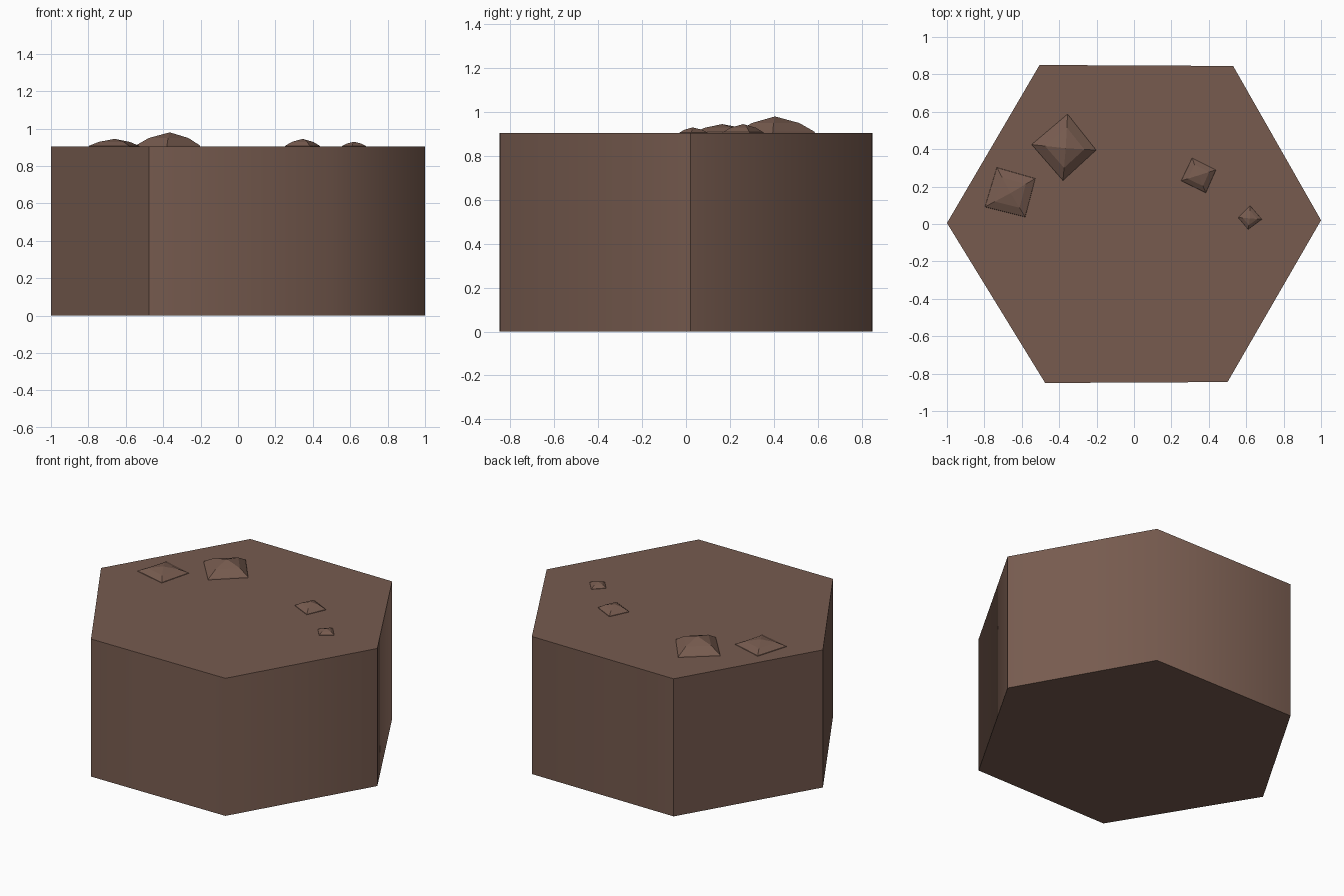
import bpy, bmesh
from mathutils import Vector

if "Cube" in bpy.data.objects:
    bpy.data.objects.remove(bpy.data.objects["Cube"])

earth = bpy.data.materials.new("earth brown")
earth.diffuse_color = (0.184, 0.105, 0.078, 1)
earth.use_nodes = True
earth.node_tree.nodes["Principled BSDF"].inputs["Base Color"].default_value = earth.diffuse_color
TOP = 0.905


def finish(name, bm):
    bmesh.ops.recalc_face_normals(bm, faces=bm.faces)
    mesh = bpy.data.meshes.new(name)
    bm.to_mesh(mesh)
    bm.free()
    mesh.materials.append(earth)
    obj = bpy.data.objects.new(name, mesh)
    bpy.context.collection.objects.link(obj)
    return obj


# Hexagonal ground block: walls blend softly at two opposite corners only
outline = [(1, 0.02), (0.53, 0.845), (-0.505, 0.85),
           (-1, 0.005), (-0.475, -0.85), (0.5, -0.845)]
bm = bmesh.new()
base = bm.faces.new([bm.verts.new((x, y, 0)) for x, y in outline])
ext = bmesh.ops.extrude_face_region(bm, geom=[base], use_keep_orig=True)
for v in ext["geom"]:
    if isinstance(v, bmesh.types.BMVert):
        v.co.z = TOP
for f in bm.faces:
    f.smooth = abs(f.normal.z) < 0.5 and len(f.verts) == 4
for e in bm.edges:
    a, b = e.verts
    upright = abs(a.co.z - b.co.z) > 0.1
    soft_corner = 0.4 < abs(a.co.x) < 0.6 and a.co.x * a.co.y * a.co.x > 0 and a.co.x > 0
    soft_corner = soft_corner or (0.4 < a.co.x < 0.6)
    e.smooth = upright and soft_corner
finish("ground_block", bm)


# Low four-sided stones: base ring, shoulder ring and a peak
def stone(name, corners, peak):
    bm = bmesh.new()
    px, py, pz = peak
    rise = pz - TOP
    rings = []
    for scale, z in ((1.0, TOP - 0.005), (0.97, TOP + 0.08 * rise), (0.6, TOP + 0.6 * rise)):
        rings.append([bm.verts.new((px + (x - px) * scale, py + (y - py) * scale, z))
                      for x, y in corners])
    tip = bm.verts.new(Vector(peak))
    for i in range(4):
        j = (i + 1) % 4
        for low, high in zip(rings, rings[1:]):
            bm.faces.new((low[i], low[j], high[j], high[i]))
        bm.faces.new((rings[-1][i], rings[-1][j], tip))
    bm.faces.new(rings[0][::-1])
    finish(name, bm)


stone("large_stone", [(-0.355, 0.59), (-0.55, 0.425), (-0.38, 0.23), (-0.20, 0.395)],
      (-0.365, 0.405, 0.98))
stone("wide_stone", [(-0.735, 0.305), (-0.80, 0.09), (-0.58, 0.035), (-0.525, 0.245)],
      (-0.66, 0.165, 0.945))
stone("small_stone", [(0.31, 0.355), (0.25, 0.23), (0.385, 0.165), (0.44, 0.29)],
      (0.345, 0.26, 0.945))
stone("pebble", [(0.62, 0.10), (0.555, 0.035), (0.61, -0.03), (0.685, 0.025)],
      (0.62, 0.03, 0.93))
